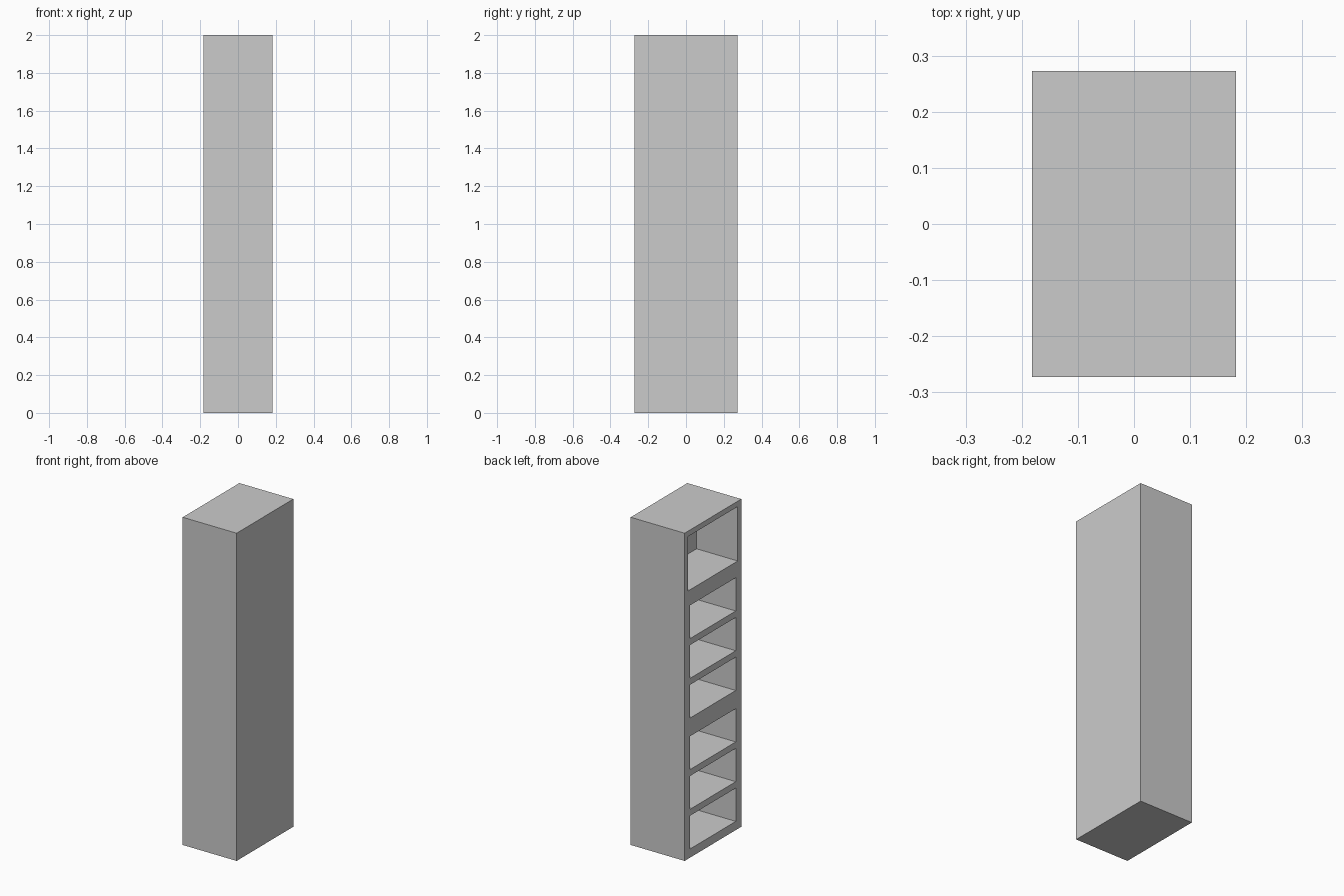
import bpy, bmesh
from mathutils import Matrix, Vector

if "Cube" in bpy.data.objects:
    bpy.data.objects.remove(bpy.data.objects["Cube"])

W, D, H = 0.364, 0.546, 2.0
OPEN_X = -W / 2          # compartments open towards -x
BACK_X = OPEN_X + 0.278  # inner back wall


def add_box(bm, lo, hi):
    lo, hi = Vector(lo), Vector(hi)
    m = Matrix.Translation((lo + hi) / 2) @ Matrix.Diagonal((*(hi - lo), 1))
    bmesh.ops.create_cube(bm, size=1, matrix=m)


def make_object(name, boxes):
    bm = bmesh.new()
    for lo, hi in boxes:
        add_box(bm, lo, hi)
    me = bpy.data.meshes.new(name)
    bm.to_mesh(me)
    bm.free()
    ob = bpy.data.objects.new(name, me)
    bpy.context.collection.objects.link(ob)
    return ob


# tall cabinet body
cabinet = make_object("cabinet_body", [((-W/2, -D/2, 0), (W/2, D/2, H))])

# large top compartment: half width, bottom, top
openings = [(0.239, 1.635, 1.967)]
# two stacks of three smaller compartments
for base in (0.053, 0.852):
    for i in range(3):
        z = base + i * 0.2425
        openings.append((0.22, z, z + 0.203))

cutter = make_object("compartment_cutter", [
    ((OPEN_X - 0.1, -hw, z0), (BACK_X, hw, z1)) for hw, z0, z1 in openings])
cutter.hide_render = True

# hollow out the compartments
mod = cabinet.modifiers.new("compartments", 'BOOLEAN')
mod.operation = 'DIFFERENCE'
mod.solver = 'EXACT'
mod.object = cutter
bpy.context.view_layer.objects.active = cabinet
cabinet.select_set(True)
bpy.ops.object.modifier_apply(modifier=mod.name)
bpy.data.objects.remove(cutter)
